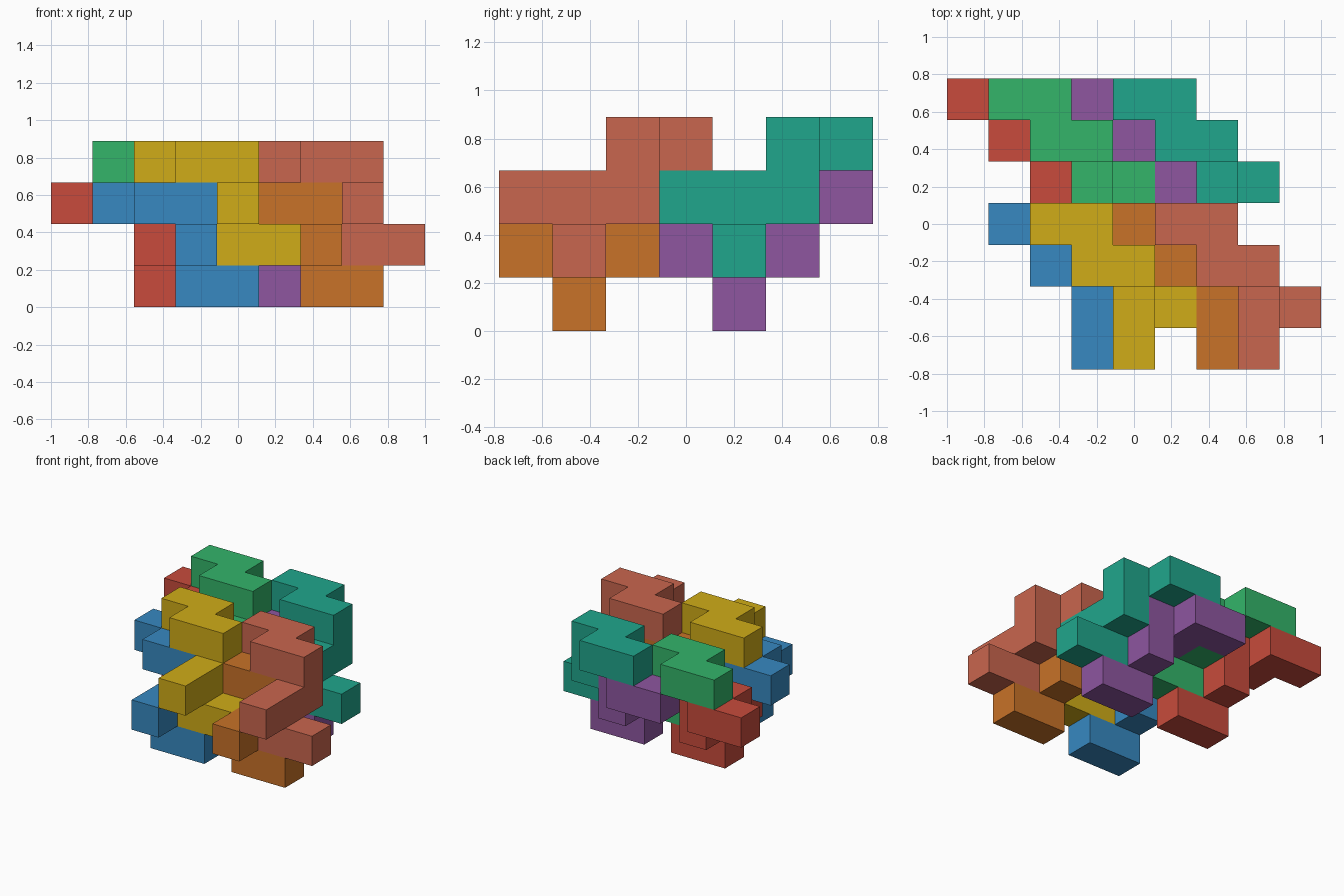
import bpy, bmesh
from mathutils import Vector

if "Cube" in bpy.data.objects:
    bpy.data.objects.remove(bpy.data.objects["Cube"])

U = 2 / 9                                    # edge of one unit cube
ORIGIN = Vector((-1, -3.5 * U, 0))

# One nine-cube piece: S-shaped top, three-cube bar, two-cube foot
PIECE = {(1, 3, 2), (2, 3, 2), (2, 2, 2), (3, 2, 2),
         (3, 0, 1), (3, 1, 1), (3, 2, 1),
         (3, 1, 0), (4, 1, 0)}

# Name, sRGB colour, offset in cells
COPIES = [
    ("blue_piece",   (55, 137, 193), (0, 0, 0)),
    ("yellow_piece", (208, 172, 24), (1, 0, 1)),
    ("orange_piece", (200, 114, 40), (3, 0, 0)),
    ("salmon_piece", (201, 102, 78), (4, 0, 1)),
    ("red_piece",    (200, 75, 60),  (-1, 3, 0)),
    ("green_piece",  (51, 181, 106), (0, 3, 1)),
    ("purple_piece", (142, 86, 160), (2, 3, 0)),
    ("teal_piece",   (32, 166, 140), (3, 3, 1)),
]


def linear(c):
    c /= 255
    return c / 12.92 if c <= 0.04045 else ((c + 0.055) / 1.055) ** 2.4


def piece_mesh(name, offset):
    """Skin the cells, leaving out walls between neighbours."""
    bm = bmesh.new()
    for cell in PIECE:
        low = Vector(cell) + Vector(offset)
        for axis in range(3):
            for side in (0, 1):
                step = list(cell)
                step[axis] += 2 * side - 1
                if tuple(step) in PIECE:
                    continue
                b, c = (axis + 1) % 3, (axis + 2) % 3
                corners = []
                for s, t in ((0, 0), (1, 0), (1, 1), (0, 1)):
                    p = low.copy()
                    p[axis] += side
                    p[b] += s
                    p[c] += t
                    corners.append(bm.verts.new(ORIGIN + p * U))
                bm.faces.new(corners if side else corners[::-1])
    bmesh.ops.remove_doubles(bm, verts=bm.verts, dist=0.001)
    bmesh.ops.dissolve_limit(bm, angle_limit=0.01, verts=bm.verts, edges=bm.edges)
    mesh = bpy.data.meshes.new(name)
    bm.to_mesh(mesh)
    bm.free()
    return mesh


# Eight interlocking copies
for name, rgb, offset in COPIES:
    mesh = piece_mesh(name, offset)
    mat = bpy.data.materials.new(name + "_paint")
    mat.diffuse_color = (*[linear(c) for c in rgb], 1)
    mat.use_nodes = True
    mat.node_tree.nodes["Principled BSDF"].inputs["Base Color"].default_value = mat.diffuse_color
    mesh.materials.append(mat)
    bpy.context.collection.objects.link(bpy.data.objects.new(name, mesh))
